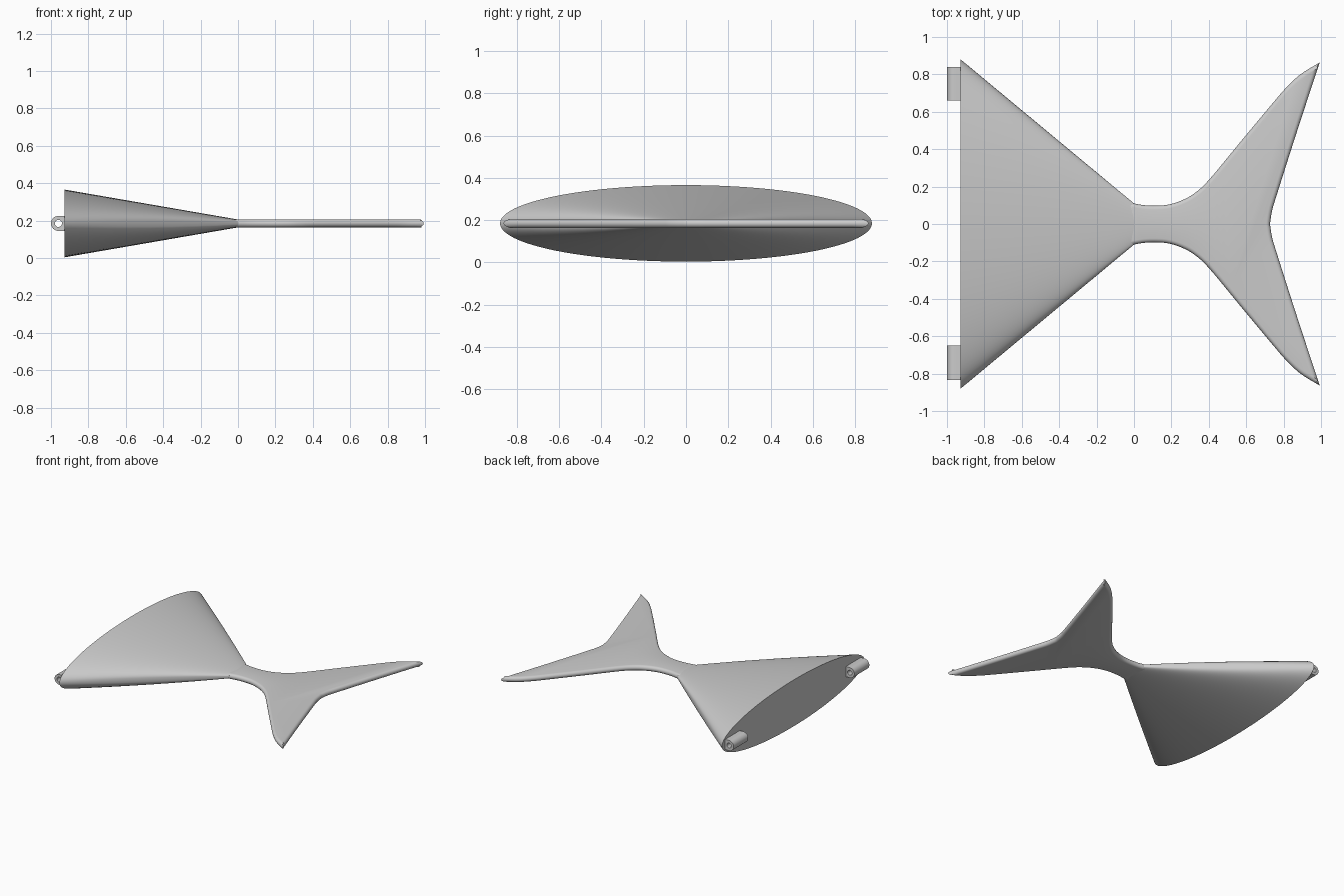
import bpy, bmesh, math
from mathutils import Vector

cube = bpy.data.objects.get("Cube")
if cube:
    bpy.data.objects.remove(cube, do_unlink=True)

MID = 0.185   # height of the centre plane
HALF = 0.021  # half thickness of the tail plate

grey = bpy.data.materials.new("plain grey")
grey.use_nodes = True
colour = (0.6, 0.6, 0.6, 1)
grey.diffuse_color = colour
grey.node_tree.nodes["Principled BSDF"].inputs["Base Color"].default_value = colour


def skin(name, rings, closed=False, sharp=35):
    """Join equal rings of points with quads; cap the ends or close the loop."""
    bm = bmesh.new()
    loops = [[bm.verts.new(p) for p in ring] for ring in rings]
    n = len(loops[0])
    pairs = list(zip(loops, loops[1:]))
    if closed:
        pairs.append((loops[-1], loops[0]))
    else:
        bm.faces.new(loops[0])
        bm.faces.new(loops[-1])
    for a, b in pairs:
        for i in range(n):
            j = (i + 1) % n
            bm.faces.new((a[i], a[j], b[j], b[i]))
    bmesh.ops.recalc_face_normals(bm, faces=bm.faces)
    mesh = bpy.data.meshes.new(name)
    bm.to_mesh(mesh)
    bm.free()
    mesh.materials.append(grey)
    ob = bpy.data.objects.new(name, mesh)
    bpy.context.collection.objects.link(ob)
    bpy.ops.object.select_all(action='DESELECT')
    ob.select_set(True)
    bpy.context.view_layer.objects.active = ob
    bpy.ops.object.shade_smooth_by_angle(angle=math.radians(sharp))
    return ob


# Flared body: wide ellipse narrowing to a rounded slot
def flare_ring(t, count=96):
    ry, rz = 0.88 + (0.11 - 0.88) * t, 0.181 + (HALF - 0.181) * t
    ring = []
    for i in range(count):
        a = math.tau * i / count
        c, s = math.cos(a), math.sin(a)
        slot = math.copysign(abs(s) ** 0.5, s)
        z = rz * s * (1 - t) + rz * slot * t
        ring.append((-0.927 * (1 - t), ry * c, MID + z))
    return ring


skin("flared_body", [flare_ring(k / 8) for k in range(9)])


# Tail fin: mirrored outline, with a half-round edge
def smooth_path(points, steps=5):
    """Catmull-Rom curve through the points."""
    pts = [Vector(p) for p in points]
    pts = [pts[0] * 2 - pts[1]] + pts + [pts[-1] * 2 - pts[-2]]
    out = []
    for a, b, c, d in zip(pts, pts[1:], pts[2:], pts[3:]):
        for k in range(steps):
            t = k / steps
            out.append(0.5 * (2 * b + (c - a) * t + (2 * a - 5 * b + 4 * c - d) * t ** 2
                              + (3 * b - a - 3 * c + d) * t ** 3))
    return out + [pts[-2]]


outer = smooth_path([(0, 0.11), (0.05, 0.101), (0.11, 0.098), (0.18, 0.103), (0.25, 0.124),
                     (0.32, 0.162), (0.4, 0.235), (0.57, 0.44), (0.73, 0.632),
                     (0.81, 0.725), (0.89, 0.8), (0.993, 0.864)])
inner = smooth_path([(0.993, 0.864), (0.87, 0.49), (0.76, 0.145), (0.738, 0.07), (0.727, 0)])
half = [Vector((-0.03, 0.112))] + outer + inner[1:]
outline = half + [Vector((p.x, -p.y)) for p in reversed(half[:-1])]


def inset(path, dist):
    """Move a clockwise outline inwards by a mitred distance."""
    out = []
    for i, p in enumerate(path):
        e1 = (p - path[i - 1]).normalized()
        e2 = (path[(i + 1) % len(path)] - p).normalized()
        n1, n2 = Vector((e1.y, -e1.x)), Vector((e2.y, -e2.x))
        out.append(p + (n1 + n2) * dist / (1 + n1.dot(n2)))
    return out


fin_rings = []
for k in range(9):
    a = math.pi * (k / 8 - 0.5)
    z = MID + HALF * math.sin(a)
    fin_rings.append([(p.x, p.y, z) for p in inset(outline, HALF * (1 - math.cos(a)))])
skin("tail_fin", fin_rings, sharp=50)


# Hinge lugs: rounded blocks with a pin hole through them
LUG, HOLE, LUG_X = 0.04, 0.019, -0.96


def lug_rings(y0, y1, count=32):
    outside, hole = [], []
    for i in range(count):
        a = math.tau * i / count
        c, s = math.cos(a), math.sin(a)
        hole.append((LUG_X + HOLE * c, MID + HOLE * s))
        if c > 0.01:  # square side, set into the body
            k = 1 / max(c, abs(s))
            c, s = c * k, s * k
        outside.append((LUG_X + LUG * c, MID + LUG * s))
    sections = ((outside, y0), (outside, y1), (hole, y1), (hole, y0))
    return [[(x, y, z) for x, z in ring] for ring, y in sections]


for name, y0, y1 in (("back_hinge_lug", 0.66, 0.84), ("front_hinge_lug", -0.835, -0.65)):
    skin(name, lug_rings(y0, y1), closed=True)
